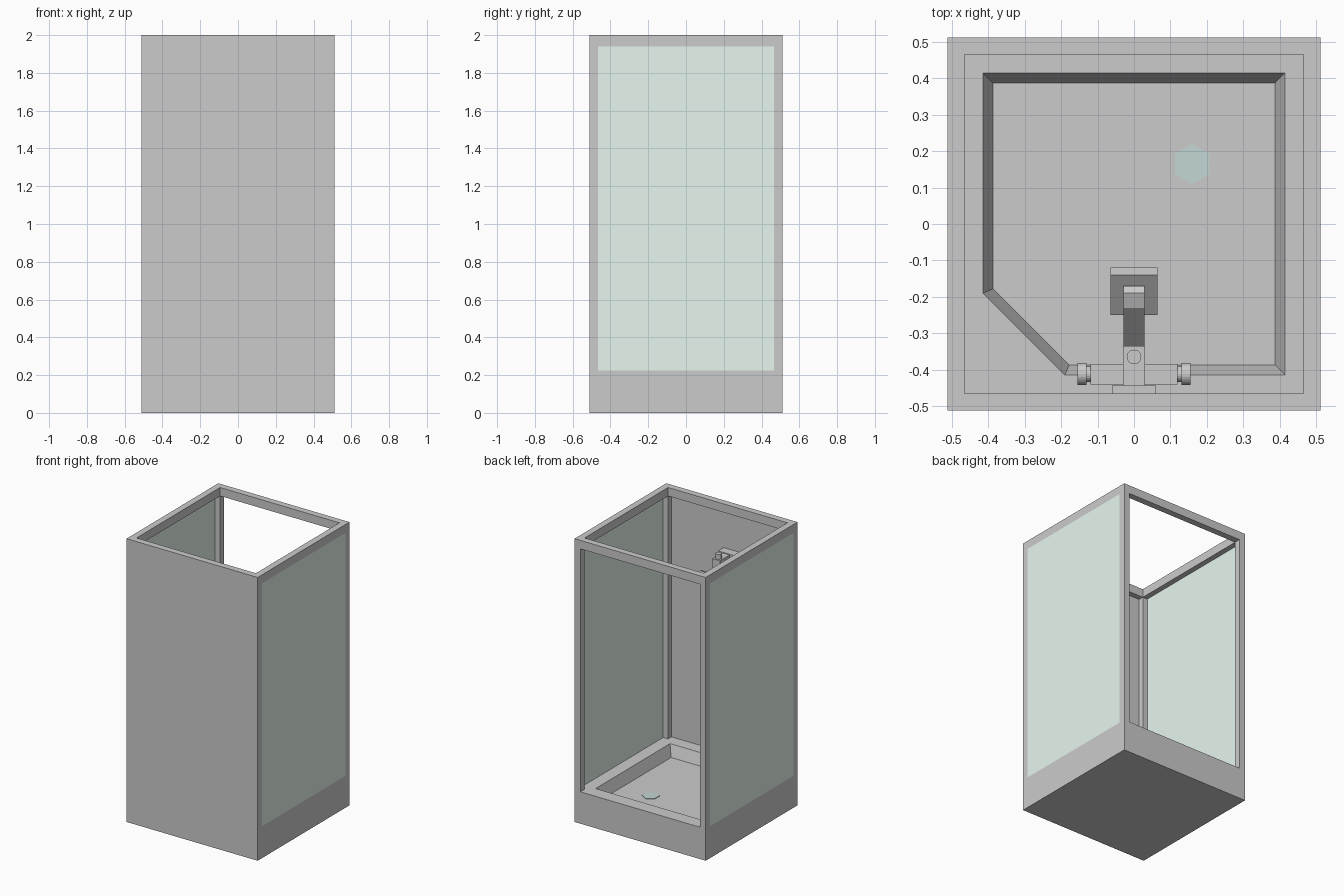
import bpy
import bmesh
from math import pi
from mathutils import Matrix

if "Cube" in bpy.data.objects:
    bpy.data.objects.remove(bpy.data.objects["Cube"])

W, IN = 0.512, 0.466          # outer and inner half width of the cabin
BASE, RAIL, TOP = 0.225, 1.94, 2.0


def finish(name, bm, colour=None):
    bmesh.ops.recalc_face_normals(bm, faces=bm.faces)
    me = bpy.data.meshes.new(name)
    bm.to_mesh(me)
    bm.free()
    ob = bpy.data.objects.new(name, me)
    bpy.context.collection.objects.link(ob)
    if colour:
        me.materials.append(colour)
    return ob


def material(name, rgb):
    m = bpy.data.materials.new(name)
    m.diffuse_color = (*rgb, 1)
    m.use_nodes = True
    m.node_tree.nodes["Principled BSDF"].inputs["Base Color"].default_value = m.diffuse_color
    return m


def box(name, x, y, z, colour=None):
    bm = bmesh.new()
    bmesh.ops.create_cube(bm, size=1)
    for v in bm.verts:
        v.co = [(a + b) / 2 + c * (b - a) for (a, b), c in zip((x, y, z), v.co)]
    return finish(name, bm, colour)


def cylinder(name, r, depth, loc, sides=24, axis='Z', colour=None):
    bm = bmesh.new()
    bmesh.ops.create_cone(bm, cap_ends=True, segments=sides, radius1=r, radius2=r, depth=depth)
    rot = Matrix.Rotation(pi / 2, 4, 'Y') if axis == 'X' else Matrix()
    bmesh.ops.transform(bm, matrix=Matrix.Translation(loc) @ rot, verts=bm.verts)
    return finish(name, bm, colour)


def loft(name, loop_a, loop_b):
    """Solid between two loops with the same number of points."""
    bm = bmesh.new()
    a = [bm.verts.new(p) for p in loop_a]
    b = [bm.verts.new(p) for p in loop_b]
    bm.faces.new(a)
    bm.faces.new(b)
    for i in range(len(a)):
        j = (i + 1) % len(a)
        bm.faces.new((a[i], a[j], b[j], b[i]))
    return finish(name, bm)


def extrude_x(name, profile, hw):
    return loft(name, [(-hw, y, z) for y, z in profile], [(hw, y, z) for y, z in profile])


glass = material("glass", (0.80, 0.92, 0.86))
drain_mat = material("drain_metal", (0.55, 0.68, 0.66))

# Shower tray with a tapered basin that has one cut corner
tray = box("shower_tray", (-W, W), (-W, W), (0, BASE))
FLOOR = 0.145
rim = [(0.415, 0.415), (-0.415, 0.415), (-0.415, -0.19), (-0.19, -0.415), (0.415, -0.415)]
floor = [(0.387, 0.387), (-0.387, 0.387), (-0.387, -0.178), (-0.178, -0.387), (0.387, -0.387)]
above = [(2 * a - c, 2 * b - d) for (a, b), (c, d) in zip(rim, floor)]
cutter = loft("basin_cutter", [(*p, FLOOR) for p in floor], [(*p, 2 * BASE - FLOOR) for p in above])
cutter.hide_render = True
mod = tray.modifiers.new("basin", 'BOOLEAN')
mod.operation, mod.object, mod.solver = 'DIFFERENCE', cutter, 'EXACT'
bpy.context.view_layer.objects.active = tray
bpy.ops.object.modifier_apply(modifier=mod.name)
bpy.data.objects.remove(cutter)

# Six-sided drain
cylinder("drain", 0.055, 0.006, (0.16, 0.165, FLOOR + 0.001), 6, colour=drain_mat)

# Corner posts, top rails, side glass
for sx, side in ((-1, "left"), (1, "right")):
    xs = sorted((sx * IN, sx * W))
    for sy, end in ((-1, "front"), (1, "back")):
        box(f"{end}_{side}_post", xs, sorted((sy * IN, sy * W)), (BASE, TOP))
    box(f"{side}_top_rail", xs, (-IN, IN), (RAIL, TOP))
    box(f"{side}_glass", sorted((sx * W, sx * (W - 0.008))), (-IN, IN), (BASE, RAIL), glass)
for sy, end in ((-1, "front"), (1, "back")):
    box(f"{end}_top_rail", (-IN, IN), sorted((sy * IN, sy * W)), (RAIL, TOP))

# Solid front wall; the back stays open
WALL = -W + 0.008
box("front_wall", (-IN, IN), (-W, WALL), (BASE, RAIL))

# Shower holder on the wall with its riser rail
box("holder_plate", (-0.06, 0.06), (WALL, -0.443), (1.56, 1.67))
box("holder_block", (-0.03, 0.03), (WALL, -0.335), (1.58, 1.665))
cylinder("riser_rail", 0.02, 0.73, (0, -0.365, 1.335))

# Hand shower: sloping handle and tilted square head
extrude_x("shower_handle", [(-0.40, 1.44), (-0.23, 1.62), (-0.19, 1.635), (-0.17, 1.62),
                            (-0.19, 1.57), (-0.36, 1.40)], 0.029)
extrude_x("shower_head", [(-0.25, 1.55), (-0.14, 1.63), (-0.12, 1.602), (-0.23, 1.522)], 0.064)

# Mixer bar with end handles
MZ = 1.0
box("mixer_body", (-0.12, 0.12), (-0.44, -0.385), (MZ - 0.028, MZ + 0.028))
box("mixer_outlet", (-0.03, 0.03), (WALL, -0.335), (MZ - 0.03, MZ + 0.03))
for s, side in ((-1, "left"), (1, "right")):
    cylinder(f"mixer_{side}_neck", 0.022, 0.02, (s * 0.125, -0.412, MZ), axis='X')
    cylinder(f"mixer_{side}_handle", 0.03, 0.024, (s * 0.143, -0.412, MZ), axis='X')
